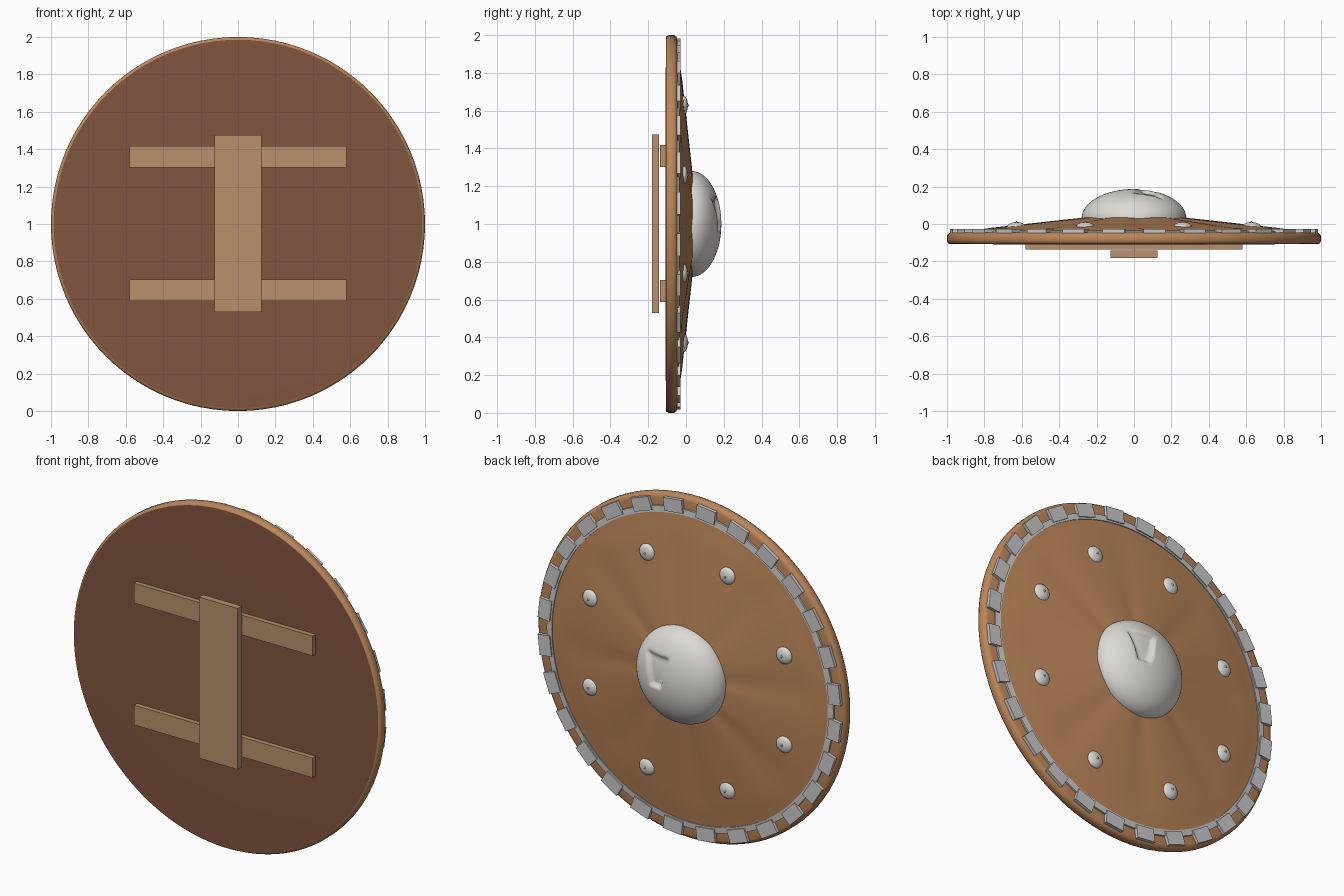
import bpy, bmesh, math
from mathutils import Matrix, Vector

if "Cube" in bpy.data.objects:
    bpy.data.objects.remove(bpy.data.objects["Cube"])

CZ = 1.0  # height of the shield centre


def mat(name, col):
    m = bpy.data.materials.new(name)
    m.diffuse_color = (*col, 1)
    m.use_nodes = True
    m.node_tree.nodes["Principled BSDF"].inputs["Base Color"].default_value = m.diffuse_color
    return m


LEATHER = mat("leather", (0.50, 0.24, 0.10))
DARK = mat("dark_wood", (0.22, 0.09, 0.05))
STRAP = mat("strap_wood", (0.48, 0.28, 0.15))
METAL = mat("pale_metal", (0.72, 0.71, 0.67))


def finish(name, bm, material=None, angle=35):
    bmesh.ops.remove_doubles(bm, verts=bm.verts, dist=1e-5)
    bmesh.ops.recalc_face_normals(bm, faces=bm.faces)
    me = bpy.data.meshes.new(name)
    bm.to_mesh(me)
    bm.free()
    ob = bpy.data.objects.new(name, me)
    bpy.context.collection.objects.link(ob)
    if material:
        me.materials.append(material)
    bpy.ops.object.select_all(action='DESELECT')
    ob.select_set(True)
    bpy.context.view_layer.objects.active = ob
    bpy.ops.object.shade_smooth_by_angle(angle=math.radians(angle))
    return ob


def lathe(profile, n=96, closed=False):
    """Spin (radius, y) points about the shield's y axis."""
    bm = bmesh.new()
    pts = profile + profile[:1] if closed else profile
    vs = [bm.verts.new((r, y, CZ)) for r, y in pts]
    edges = [bm.edges.new(p) for p in zip(vs, vs[1:])]
    bmesh.ops.spin(bm, geom=vs + edges, cent=(0, 0, CZ), axis=(0, 1, 0),
                   angle=2 * math.pi, steps=n, use_duplicate=False)
    return bm


def box(bm, lo, hi, m=Matrix()):
    lo, hi = Vector(lo), Vector(hi)
    size = hi - lo
    bmesh.ops.create_cube(bm, size=1, matrix=m @ Matrix.Translation((lo + hi) / 2)
                          @ Matrix.Diagonal((*size, 1)))


def smoothstep(a, b, x):
    t = min(1, max(0, (x - a) / (b - a)))
    return t * t * (3 - 2 * t)


# rounded wooden rim
finish("rim", lathe([(0.88, -0.05), (0.975, -0.045), (0.99, -0.05), (1.0, -0.062),
                     (1.0, -0.09), (0.993, -0.104), (0.985, -0.107)]), LEATHER, 50)

# flat backing board
finish("back_board", lathe([(0.988, -0.105), (0.7, -0.109), (0.0, -0.109)]), DARK)

# shallow conical leather face with radial creases
steps = 24
prof = [(0.93, -0.05), (0.92, -0.042)]
for i in range(steps + 1):
    r = 0.9 - 0.9 * i / steps
    prof.append((r, -0.034 + 0.070 * min(1, (0.9 - r) / 0.64) - 0.006 * smoothstep(0.75, 0.9, r)))
bm = lathe(prof, 128)
for v in bm.verts:
    dz = v.co.z - CZ
    r, a = math.hypot(v.co.x, dz), math.atan2(dz, v.co.x)
    fade = smoothstep(0.1, 0.35, r) * (1 - smoothstep(0.7, 0.88, r))
    v.co.y -= 0.006 * fade * abs(math.cos(4 * a + 0.4)) ** 6
finish("leather_face", bm, LEATHER)

# central metal boss with a battered dent
bm = lathe([(0.28 * math.cos(t), 0.03 + 0.157 * math.sin(t))
            for t in [math.pi / 2 * i / 32 for i in range(33)]], 96)
for v in bm.verts:
    x, z = v.co.x - 0.075, v.co.z - CZ - 0.05
    half = 0.06 + 0.25 * z
    d = min(half - abs(x), 0.09 - abs(z))
    v.co.y -= 0.022 * smoothstep(-0.008, 0.02, d)
finish("boss", bm, METAL, 60)

# domed rivets with little three-sided tips
bm = bmesh.new()
for k in range(8):
    a = math.radians(22.5 + 45 * k)
    pos = Vector((0.68 * math.cos(a), -0.014, CZ + 0.68 * math.sin(a)))
    bmesh.ops.create_uvsphere(bm, u_segments=20, v_segments=12, radius=1,
                              matrix=Matrix.Translation(pos)
                              @ Matrix.Rotation(-math.pi / 2, 4, 'X')
                              @ Matrix.Diagonal((0.05, 0.05, 0.024, 1)))
    bmesh.ops.create_cone(bm, cap_ends=True, segments=3, radius1=0.025, radius2=0.0,
                          depth=0.02,
                          matrix=Matrix.Translation(pos + Vector((0, 0.021, 0)))
                          @ Matrix.Rotation(-a, 4, 'Y')
                          @ Matrix.Rotation(-math.pi / 2, 4, 'X'))
finish("rivets", bm, METAL)

# thin grey band under the rim plates
finish("rim_band", lathe([(0.895, -0.05), (0.895, -0.034), (0.93, -0.037), (0.93, -0.05)],
                         closed=True))

# grey plates clamped around the rim
bm = bmesh.new()
N = 28
for k in range(N):
    m = Matrix.Translation((0, 0, CZ)) @ Matrix.Rotation(2 * math.pi * (k + 0.5) / N, 4, 'Y')
    box(bm, (-0.06, -0.052, 0.905), (0.06, -0.028, 0.982), m)
finish("rim_plates", bm)

# two horizontal battens and the vertical grip on the back
for name, z in (("upper_batten", 1.36), ("lower_batten", 0.645)):
    bm = bmesh.new()
    box(bm, (-0.58, -0.137, z - 0.058), (0.58, -0.107, z + 0.058))
    finish(name, bm, STRAP)
bm = bmesh.new()
box(bm, (-0.125, -0.181, 0.53), (0.125, -0.143, 1.475))
finish("grip", bm, STRAP)
